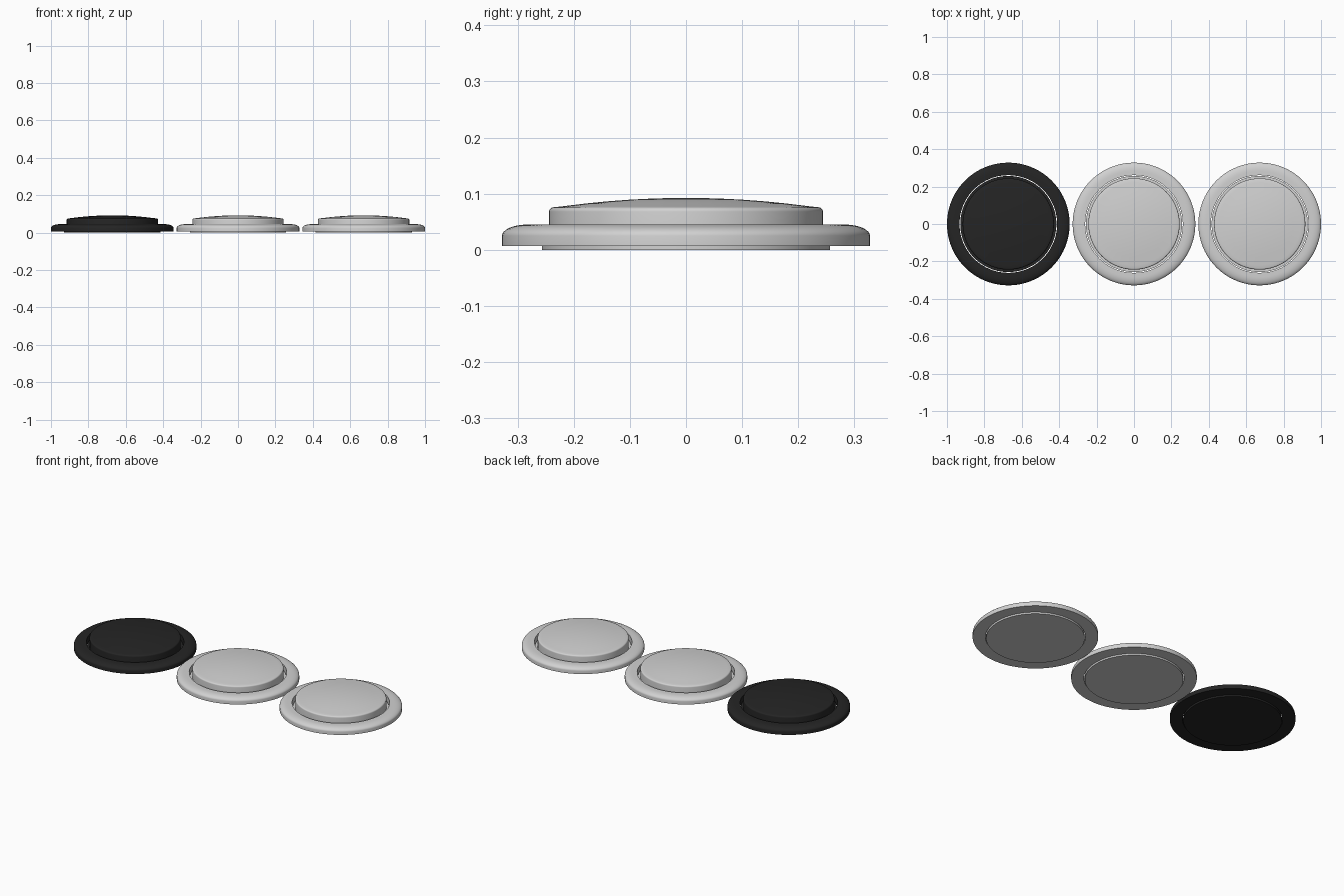
import bpy, bmesh, math

if "Cube" in bpy.data.objects:
    bpy.data.objects.remove(bpy.data.objects["Cube"])

SEGMENTS = 96


def material(name, rgb):
    m = bpy.data.materials.new(name)
    m.diffuse_color = (*rgb, 1.0)
    m.use_nodes = True
    m.node_tree.nodes["Principled BSDF"].inputs["Base Color"].default_value = m.diffuse_color
    return m


def lathe(name, profile, x, mat, closed):
    """Spin an (r, z) profile around a vertical axis at x."""
    bm = bmesh.new()
    verts = [bm.verts.new((r, 0, z)) for r, z in profile]
    edges = [bm.edges.new(p) for p in zip(verts, verts[1:])]
    if closed:
        edges.append(bm.edges.new((verts[-1], verts[0])))
    bmesh.ops.spin(bm, geom=verts + edges, axis=(0, 0, 1), cent=(0, 0, 0),
                   angle=math.tau, steps=SEGMENTS, use_duplicate=False)
    bmesh.ops.remove_doubles(bm, verts=bm.verts, dist=1e-5)
    bmesh.ops.recalc_face_normals(bm, faces=bm.faces)
    mesh = bpy.data.meshes.new(name)
    bm.to_mesh(mesh)
    bm.free()
    mesh.materials.append(mat)
    ob = bpy.data.objects.new(name, mesh)
    ob.location.x = x
    bpy.context.collection.objects.link(ob)
    bpy.ops.object.select_all(action='DESELECT')
    ob.select_set(True)
    bpy.context.view_layer.objects.active = ob
    bpy.ops.object.shade_smooth_by_angle(angle=math.radians(35))
    return ob


# Outer ring: flat inner lip, rounded shoulder, straight rim
shoulder = [(0.283 + 0.045 * math.sin(t), 0.025 + 0.020 * math.cos(t))
            for t in (math.pi / 2 * i / 8 for i in range(9))]
ring = [(0.261, 0.007), (0.261, 0.045)] + shoulder + [(0.328, 0.007)]

# Press cap: hidden flange, straight wall, rounded edge, shallow dome
edge = [(0.235 + 0.009 * math.cos(t), 0.068 + 0.008 * math.sin(t))
        for t in (math.pi / 2 * 0.85 * i / 5 for i in range(6))]
dome = [(r, 0.0925 - 0.31 * r * r) for r in (0.22, 0.18, 0.14, 0.10, 0.06, 0.03, 0)]
cap = [(0, 0), (0.257, 0), (0.257, 0.018), (0.244, 0.018)] + edge + dome

black = material("black_plastic", (0.018, 0.018, 0.018))
grey = material("light_grey_plastic", (0.64, 0.64, 0.64))

# Three buttons in a row
for label, x, mat in (("left", -0.672, black), ("middle", 0, grey), ("right", 0.672, grey)):
    lathe(label + "_ring", ring, x, mat, True)
    lathe(label + "_cap", cap, x, mat, False)
